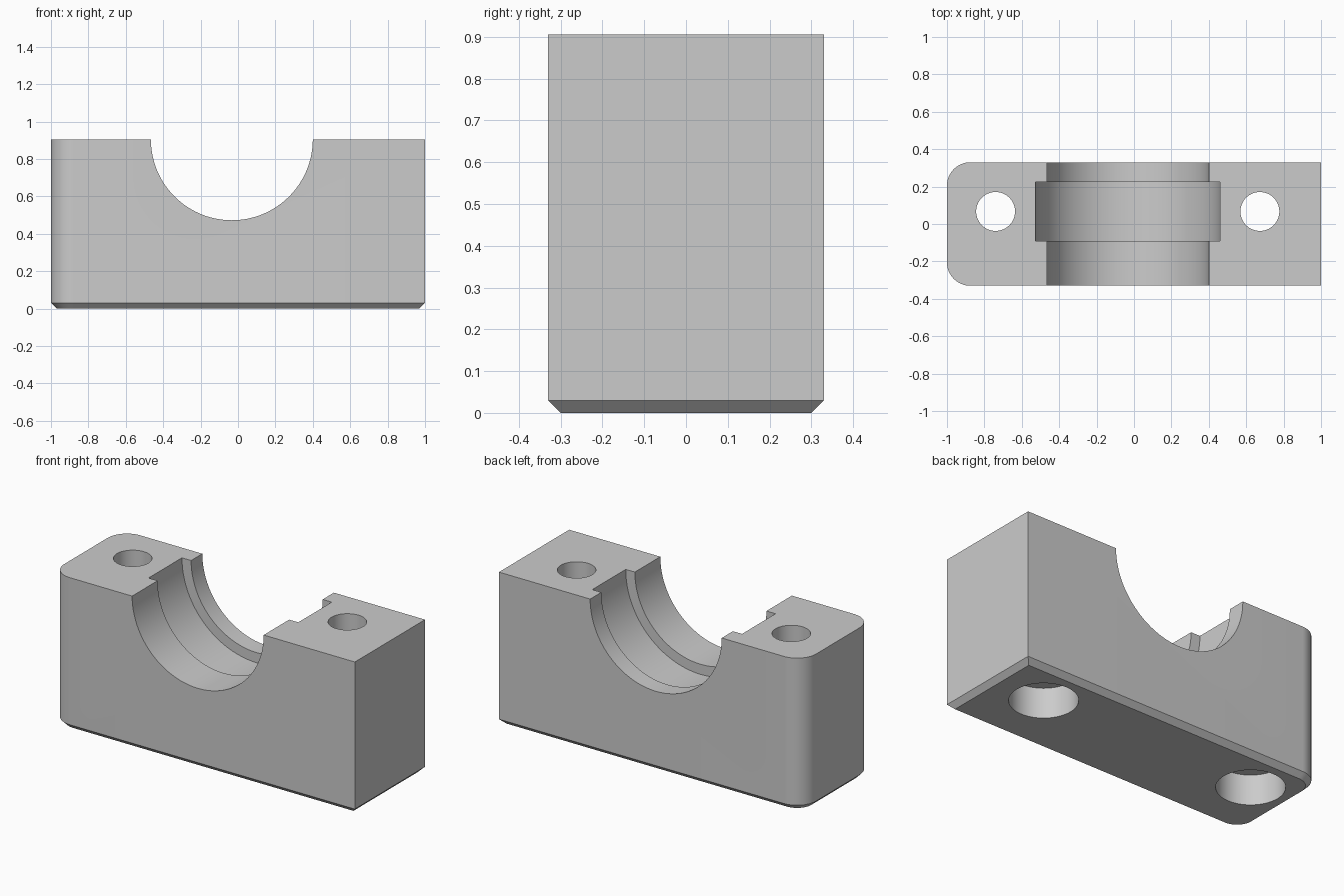
import bpy
import bmesh
import math
from mathutils import Matrix, Vector

cube = bpy.data.objects.get("Cube")
if cube:
    bpy.data.objects.remove(cube, do_unlink=True)

HALF_X, HALF_Y, HEIGHT = 1.0, 0.33, 0.905
CORNER, CHAMFER = 0.125, 0.03
BORE_X, MID_Y = -0.033, 0.067

grey = bpy.data.materials.new("light grey")
grey.use_nodes = True
colour = (0.6, 0.6, 0.6, 1)
grey.diffuse_color = colour
grey.node_tree.nodes["Principled BSDF"].inputs["Base Color"].default_value = colour


def make_object(name, bm):
    bmesh.ops.recalc_face_normals(bm, faces=bm.faces)
    mesh = bpy.data.meshes.new(name)
    bm.to_mesh(mesh)
    bm.free()
    mesh.materials.append(grey)
    obj = bpy.data.objects.new(name, mesh)
    bpy.context.collection.objects.link(obj)
    return obj


def outline(inset, z, steps=16):
    """Block footprint: square on the +x end, rounded on the -x end."""
    x, y, r = HALF_X - inset, HALF_Y - inset, CORNER - inset
    points = [Vector((x, -y, z)), Vector((x, y, z))]
    for side, start in ((1, 90), (-1, 180)):
        for i in range(steps + 1):
            a = math.radians(start + 90 * i / steps)
            points.append(Vector((-x + r + r * math.cos(a),
                                  side * (y - r) + r * math.sin(a), z)))
    return points


# Block with a chamfered base
bm = bmesh.new()
rings = [[bm.verts.new(p) for p in outline(inset, z)]
         for inset, z in ((CHAMFER, 0), (0, CHAMFER), (0, HEIGHT))]
bm.faces.new(rings[0][::-1])
bm.faces.new(rings[-1])
for low, high in zip(rings, rings[1:]):
    for i in range(len(low)):
        j = (i + 1) % len(low)
        bm.faces.new((low[i], low[j], high[j], high[i]))
block = make_object("bearing_block", bm)


def cut_cylinder(centre, radius, length, along_y=False, segments=96):
    """Subtract a cylinder from the block."""
    bm = bmesh.new()
    turn = Matrix.Rotation(math.radians(90), 4, 'X') if along_y else Matrix()
    bmesh.ops.create_cone(bm, cap_ends=True, segments=segments,
                          radius1=radius, radius2=radius, depth=length,
                          matrix=Matrix.Translation(centre) @ turn)
    cutter = make_object("cutter", bm)
    cutter.hide_render = True
    mod = block.modifiers.new("cut", 'BOOLEAN')
    mod.operation = 'DIFFERENCE'
    mod.solver = 'EXACT'
    mod.object = cutter
    bpy.context.view_layer.objects.active = block
    bpy.ops.object.modifier_apply(modifier=mod.name)
    bpy.data.objects.remove(cutter, do_unlink=True)


# Half-round bore and its wider bearing seat
cut_cylinder((BORE_X, 0, HEIGHT), 0.433, 1, along_y=True)
cut_cylinder((BORE_X, MID_Y, HEIGHT), 0.493, 0.315, along_y=True)

# Bolt holes, counterbored from below
for x in (-0.74, 0.673):
    cut_cylinder((x, MID_Y, HEIGHT / 2), 0.104, 2, segments=64)
    cut_cylinder((x, MID_Y, 0), 0.183, 0.36, segments=64)

# Smooth the curved walls, keep the edges sharp
bpy.ops.object.select_all(action='DESELECT')
block.select_set(True)
bpy.context.view_layer.objects.active = block
bpy.ops.object.shade_smooth_by_angle(angle=math.radians(30))
